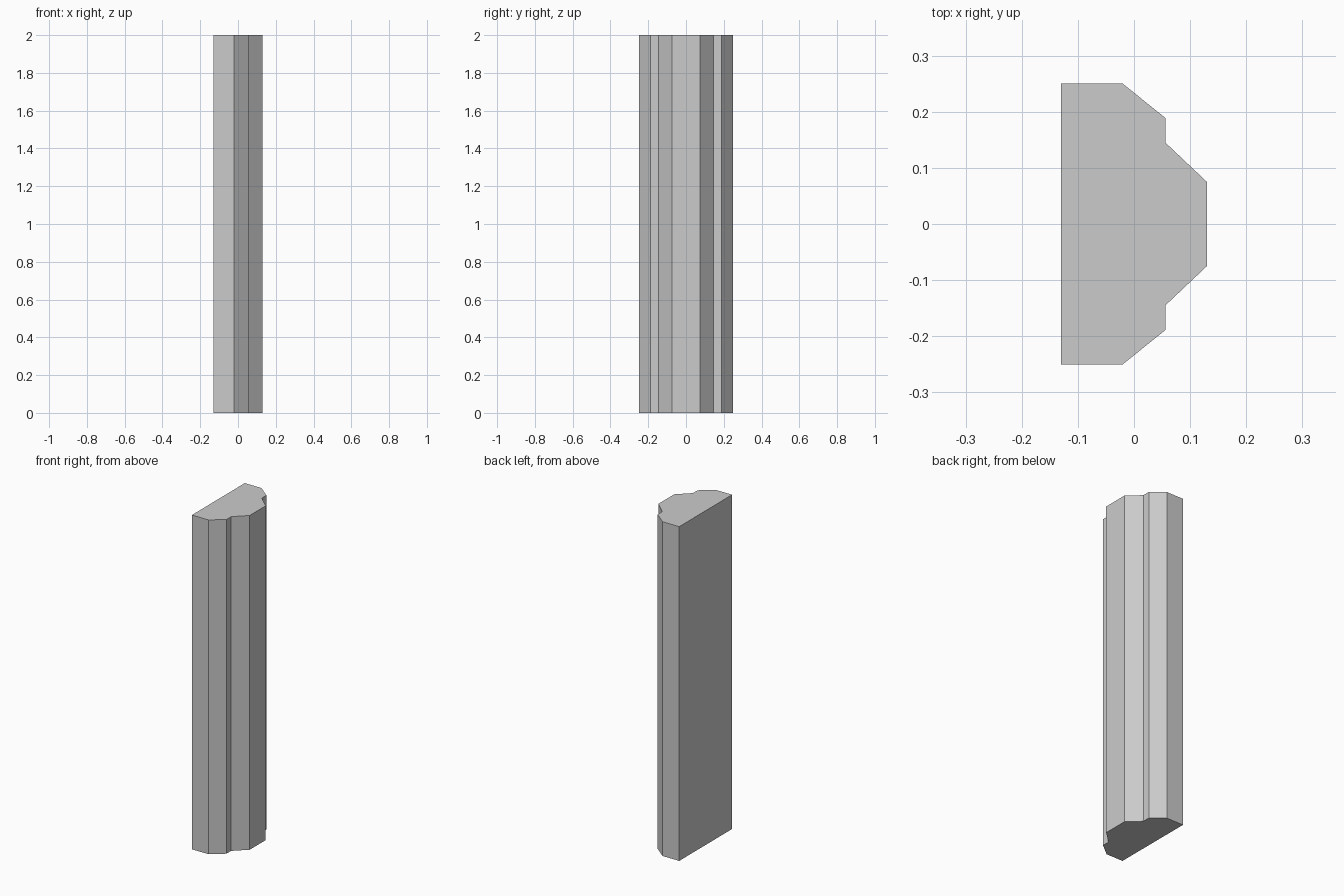
import bpy, bmesh

if "Cube" in bpy.data.objects:
    bpy.data.objects.remove(bpy.data.objects["Cube"])

HEIGHT = 2.0

# Half of the moulding cross-section (x, y), from the flat back to the front face
half = [(-0.13, 0.25), (-0.02, 0.25), (0.056, 0.189), (0.056, 0.145), (0.13, 0.075)]
profile = half + [(x, -y) for x, y in reversed(half)]

# Extrude the mirrored profile upwards into a solid pilaster
bm = bmesh.new()
base = bm.faces.new([bm.verts.new((x, y, 0)) for x, y in profile])
top = bmesh.ops.extrude_face_region(bm, geom=[base], use_keep_orig=True)
bmesh.ops.translate(bm, vec=(0, 0, HEIGHT),
                    verts=[g for g in top["geom"] if isinstance(g, bmesh.types.BMVert)])
bmesh.ops.recalc_face_normals(bm, faces=bm.faces)

mesh = bpy.data.meshes.new("pilaster")
bm.to_mesh(mesh)
bm.free()
bpy.context.collection.objects.link(bpy.data.objects.new("pilaster", mesh))
